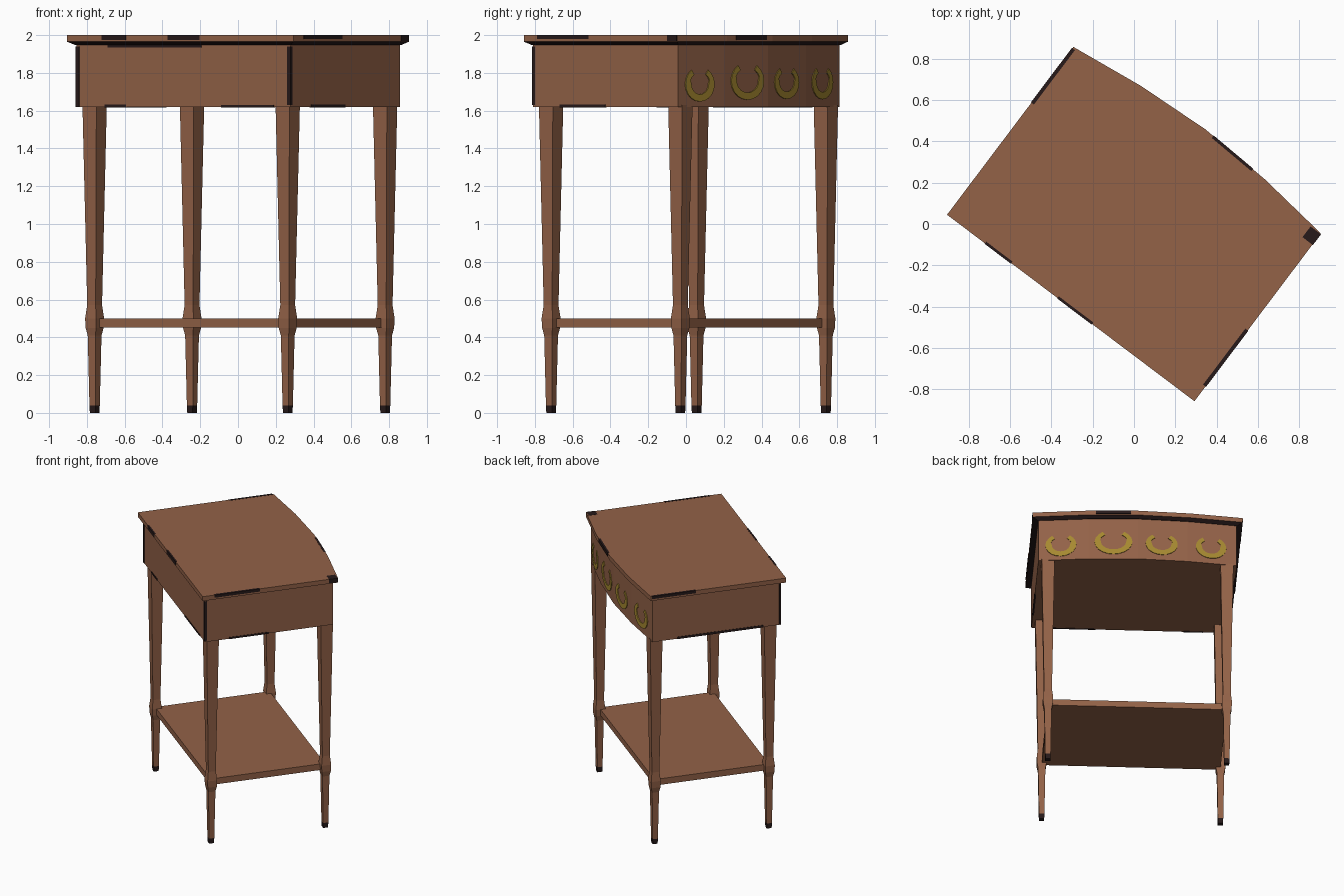
import bpy, bmesh, math
from mathutils import Matrix

if "Cube" in bpy.data.objects:
    bpy.data.objects.remove(bpy.data.objects["Cube"])

# The table is modelled in its own axes (u = width, v = depth), then turned about z.
TURN = Matrix.Rotation(math.radians(-37.0), 4, 'Z')


def material(name, rgb):
    m = bpy.data.materials.new(name)
    m.diffuse_color = (*rgb, 1)
    m.use_nodes = True
    m.node_tree.nodes["Principled BSDF"].inputs["Base Color"].default_value = m.diffuse_color
    return m


WOOD = material("brown_wood", (0.292, 0.122, 0.064))
DARK = material("dark_worn_edge", (0.020, 0.010, 0.010))
GOLD = material("gold_paint", (0.38, 0.25, 0.030))


def finish(name, bm, mats):
    bmesh.ops.recalc_face_normals(bm, faces=bm.faces)
    bm.transform(TURN)
    me = bpy.data.meshes.new(name)
    bm.to_mesh(me)
    bm.free()
    for m in mats:
        me.materials.append(m)
    ob = bpy.data.objects.new(name, me)
    bpy.context.collection.objects.link(ob)
    return ob


def loft(name, rings, mats, dark_rings=()):
    """Join matching rings of points, bottom to top, and cap the ends."""
    bm = bmesh.new()
    vs = [[bm.verts.new(p) for p in r] for r in rings]
    n = len(rings[0])
    for k in range(len(rings) - 1):
        for i in range(n):
            j = (i + 1) % n
            f = bm.faces.new((vs[k][i], vs[k][j], vs[k + 1][j], vs[k + 1][i]))
            f.material_index = 1 if k in dark_rings else 0
    low = bm.faces.new(vs[0][::-1])
    low.material_index = 1 if 0 in dark_rings else 0
    bm.faces.new(vs[-1])
    return finish(name, bm, mats)


def bow(u, half, base, rise):
    """Depth of the faceted bowed front at u (four flat facets)."""
    s = min(abs(u) / half, 1) * 2
    k = min(int(s), 1)
    h = [1.0, 0.70, 0.0]
    return base + rise * (h[k] + (h[k + 1] - h[k]) * (s - k))


def outline(half, back, base, rise, z):
    pts = [(-half, back, z), (half, back, z)]
    for s in (1, 0.5, 0, -0.5, -1):
        pts.append((s * half, bow(s * half, half, base, rise), z))
    return pts


def box(name, u0, u1, v0, v1, z0, z1, mat):
    rings = [[(u0, v0, z), (u1, v0, z), (u1, v1, z), (u0, v1, z)] for z in (z0, z1)]
    return loft(name, rings, [mat])


# Table top with worn, chamfered underside
loft("table_top", [outline(0.715, -0.485, 0.488, 0.062, 1.948),
                   outline(0.75, -0.509, 0.508, 0.066, 1.965),
                   outline(0.75, -0.509, 0.508, 0.066, 2.0)], [WOOD, DARK], (0,))

# Drawer case with bowed front
loft("drawer_case", [outline(0.71, -0.48, 0.483, 0.062, z) for z in (1.62, 1.95)], [WOOD])

# Lower shelf
box("lower_shelf", -0.64, 0.64, -0.415, 0.445, 0.452, 0.5, WOOD)

# Four tapered legs with a collar at the shelf and dark feet
LEG = [(0, 0.018), (0.04, 0.0195), (0.41, 0.026), (0.45, 0.034),
       (0.50, 0.036), (0.57, 0.028), (1.63, 0.046)]
for side, u in (("left", -0.64), ("right", 0.64)):
    for end, v in (("back", -0.412), ("front", 0.445)):
        rings = [[(u + a * r, v + b * r, z) for a, b in ((-1, -1), (1, -1), (1, 1), (-1, 1))]
                 for z, r in LEG]
        loft(f"{end}_{side}_leg", rings, [WOOD, DARK], (0,))


# Painted gold horseshoes on the bowed front: centre u, centre z, half width, half height
def horseshoe(name, uc, zc, ru, rz):
    bm = bmesh.new()
    rows = []
    steps = 16
    for i in range(steps + 1):
        a = math.radians(125 + 290 * i / steps)
        t = 0.045 if 2 < i < steps - 2 else 0.034
        row = []
        for lift in (0.001, 0.006):
            for w in (0, t):
                u = uc + (ru - w) * math.cos(a)
                z = zc + (rz - w * 0.85) * math.sin(a)
                row.append(bm.verts.new((u, bow(u, 0.71, 0.483, 0.062) + lift, z)))
        rows.append([row[0], row[1], row[3], row[2]])
    for p, q in zip(rows, rows[1:]):
        for i in range(4):
            j = (i + 1) % 4
            bm.faces.new((p[i], p[j], q[j], q[i]))
    bm.faces.new(rows[0])
    bm.faces.new(rows[-1])
    finish(name, bm, [GOLD])


for n, spec in enumerate([(0.55, 1.74, 0.11, 0.092), (0.175, 1.757, 0.135, 0.10),
                          (-0.17, 1.75, 0.115, 0.088), (-0.525, 1.75, 0.11, 0.09)]):
    horseshoe(f"painted_horseshoe_{n + 1}", *spec)

# Worn dark patches: thin plates set on the edges of the case and top
E = 0.003
WEAR = [
    # case corners and rims
    (0.69, 0.71 + E, -0.48 - E, -0.465, 1.63, 1.94),
    (-0.71 - E, -0.69, -0.48 - E, -0.47, 1.62, 1.94),
    (-0.50, 0.12, -0.48 - E, -0.47, 1.935, 1.95),
    (-0.52, -0.38, -0.48 - E, -0.47, 1.618, 1.632),
    (0.25, 0.60, -0.48 - E, -0.47, 1.618, 1.63),
    (-0.71 - E, -0.70, -0.35, 0.30, 1.618, 1.635),
    (0.70, 0.71 + E, -0.30, 0.0, 1.618, 1.632),
    # table top rims
    (-0.75 - E, -0.735, 0.17, 0.50, 1.98, 2.0 + E),
    (0.735, 0.75 + E, -0.42, -0.08, 1.98, 2.0 + E),
    (0.69, 0.75 + E, 0.44, 0.505, 1.97, 2.0 + E),
    (-0.52, -0.36, -0.509 - E, -0.499, 1.975, 2.0 + E),
    (-0.08, 0.13, -0.509 - E, -0.499, 1.975, 2.0 + E),
]
for n, (u0, u1, v0, v1, z0, z1) in enumerate(WEAR):
    z1 = min(z1, 2.001)
    box(f"worn_patch_{n + 1}", u0, u1, v0, v1, z0, z1, DARK)

# Worn strip along the bowed rim of the top
rings = []
for u in (0.05, 0.30):
    v = bow(u, 0.75, 0.508, 0.066)
    rings.append([(u, v - 0.012, 1.975), (u, v + E, 1.975), (u, v + E, 2.001), (u, v - 0.012, 2.001)])
loft("worn_front_rim", rings, [DARK])
